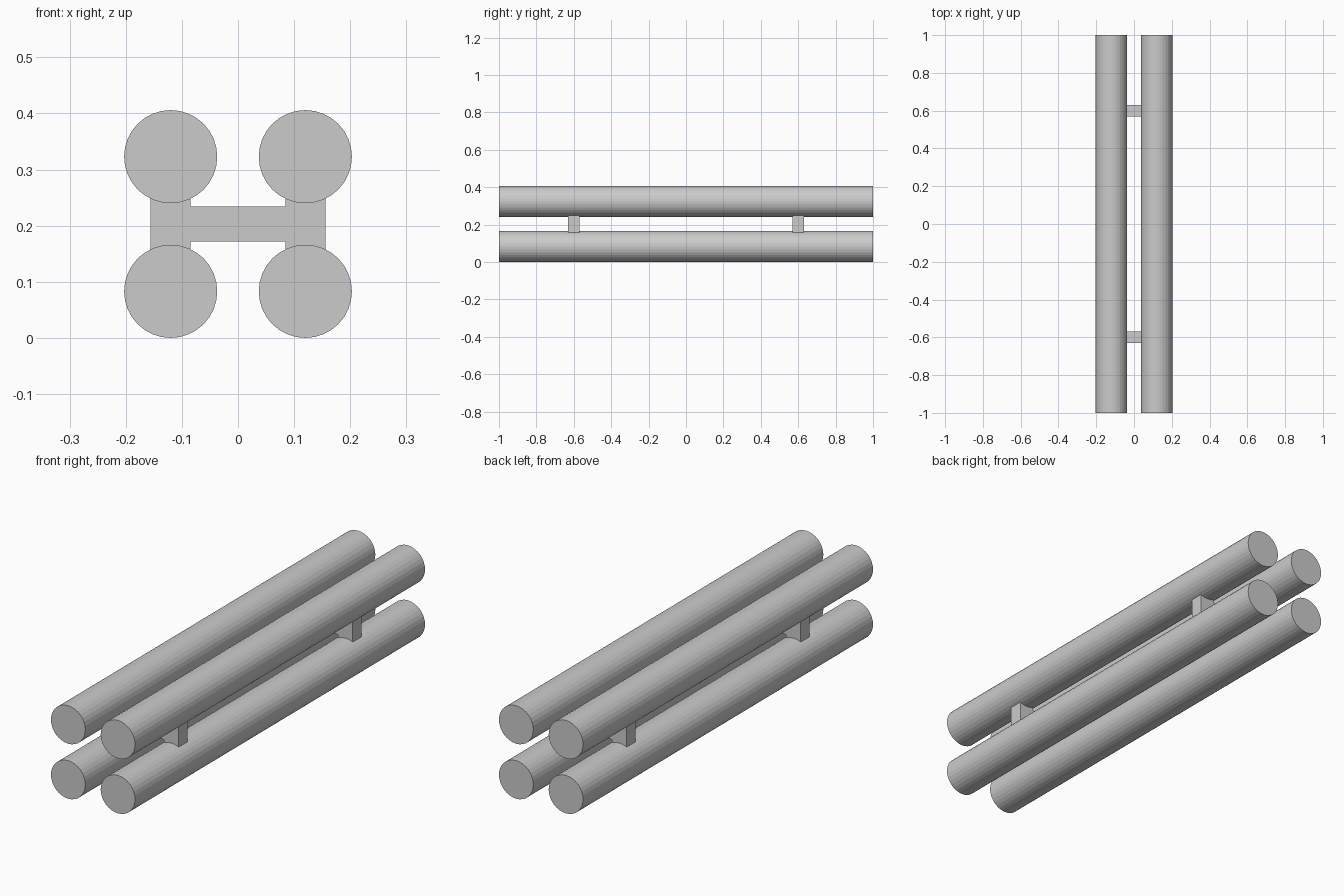
import bpy, math

if "Cube" in bpy.data.objects:
    bpy.data.objects.remove(bpy.data.objects["Cube"])

R, X, Z_MID, DZ = 0.083, 0.12, 0.203, 0.12


def box(name, center, size):
    bpy.ops.mesh.primitive_cube_add(size=1, location=center)
    ob = bpy.context.object
    ob.name = name
    ob.scale = size
    bpy.ops.object.transform_apply(location=False, rotation=False, scale=True)


# Four long rods running front to back
for side, sx in (("left", -1), ("right", 1)):
    for level, sz in (("lower", -1), ("upper", 1)):
        bpy.ops.mesh.primitive_cylinder_add(
            vertices=32, radius=R, depth=2,
            location=(sx * X, 0, Z_MID + sz * DZ),
            rotation=(math.pi / 2, math.pi / 2, 0))
        bpy.context.object.name = f"{level}_{side}_rod"

# H-shaped spacers: two posts joined by a crossbar
for end, y in (("front", -0.6), ("back", 0.6)):
    for side, sx in (("left", -1), ("right", 1)):
        box(f"{end}_{side}_post", (sx * X, y, Z_MID), (0.071, 0.062, 0.16))
    box(f"{end}_crossbar", (0, y, Z_MID), (2 * X - 0.071, 0.062, 0.062))
